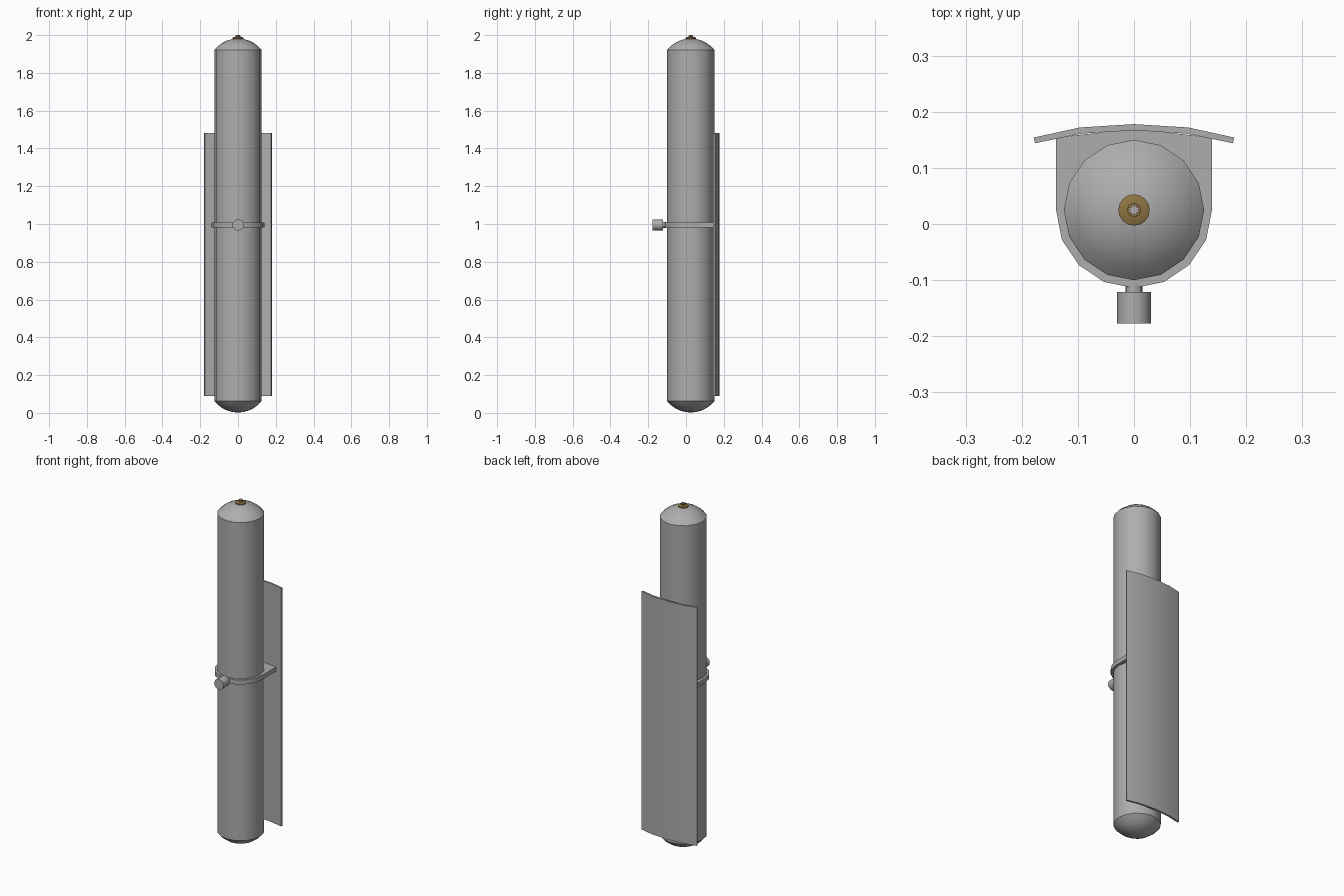
import bpy, bmesh, math
from mathutils import Matrix, Vector

if "Cube" in bpy.data.objects:
    bpy.data.objects.remove(bpy.data.objects["Cube"])


def material(name, rgb):
    m = bpy.data.materials.new(name)
    m.diffuse_color = (*rgb, 1)
    m.use_nodes = True
    m.node_tree.nodes["Principled BSDF"].inputs["Base Color"].default_value = m.diffuse_color
    return m


GREY = material("steel grey", (0.42, 0.42, 0.42))
BRASS = material("brass", (0.27, 0.175, 0.055))
CY = 0.025  # y position of the tank axis


def finish(name, bm, mat):
    bmesh.ops.recalc_face_normals(bm, faces=bm.faces)
    me = bpy.data.meshes.new(name)
    bm.to_mesh(me)
    bm.free()
    me.materials.append(mat)
    ob = bpy.data.objects.new(name, me)
    bpy.context.collection.objects.link(ob)
    bpy.ops.object.select_all(action='DESELECT')
    ob.select_set(True)
    bpy.context.view_layer.objects.active = ob
    bpy.ops.object.shade_smooth_by_angle(angle=math.radians(32))
    return ob


def lathe(name, profile, sides, mat, matrix):
    """Revolve (radius, height) points around z; radius 0 makes a pole."""
    bm = bmesh.new()
    rings = []
    for r, z in profile:
        n = sides if r > 0 else 1
        rings.append([bm.verts.new((r * math.cos(2 * math.pi * i / sides),
                                    r * math.sin(2 * math.pi * i / sides), z))
                      for i in range(n)])
    for a, b in zip(rings, rings[1:]):
        for i in range(sides):
            j = (i + 1) % sides
            quad = [a[i % len(a)], a[j % len(a)], b[j % len(b)], b[i % len(b)]]
            bm.faces.new(list(dict.fromkeys(quad)))
    bmesh.ops.transform(bm, matrix=matrix, verts=bm.verts)
    return finish(name, bm, mat)


def prism(name, outline, z0, z1, mat):
    """Extrude an xy outline from z0 to z1."""
    bm = bmesh.new()
    face = bm.faces.new([bm.verts.new((x, y, z0)) for x, y in outline])
    ext = bmesh.ops.extrude_face_region(bm, geom=[face])
    top = [v for v in ext["geom"] if isinstance(v, bmesh.types.BMVert)]
    bmesh.ops.translate(bm, verts=top, vec=(0, 0, z1 - z0))
    return finish(name, bm, mat)


# Tank with spherical-cap ends
R, CAP, Z0, Z1 = 0.125, 0.06, 0.062, 1.922
ball = (R * R + CAP * CAP) / (2 * CAP)
rim = math.asin(R / ball)
cap = [(ball * math.sin(rim * t / 5), CAP - ball + ball * math.cos(rim * t / 5))
       for t in range(6)]
profile = [(r, Z0 - h) for r, h in cap] + [(r, Z1 + h) for r, h in reversed(cap)]
axis = Matrix.Translation((0, CY, 0))
lathe("tank", profile, 16, GREY, axis)

# Valve on top of the tank
lathe("valve_base", [(0, 1.972), (0.028, 1.972), (0.028, 1.986), (0.022, 1.989), (0, 1.989)],
      16, BRASS, axis)
lathe("valve_neck", [(0, 1.988), (0.013, 1.988), (0.013, 1.997), (0, 1.997)], 8, BRASS, axis)
star = []
for i in range(16):
    r, a = (0.011 if i % 2 else 0.007), math.pi * i / 8
    star.append((r * math.cos(a), CY + r * math.sin(a)))
prism("valve_pin", star, 1.996, 2.0, GREY)

# Curved back plate
half_outer = [(0.179, 0.154), (0.097, 0.172)]
half_inner = [(0.176, 0.144), (0.094, 0.161)]
outer = half_outer + [(0, 0.178)] + [(-x, y) for x, y in reversed(half_outer)]
inner = half_inner + [(0, 0.167)] + [(-x, y) for x, y in reversed(half_inner)]
prism("back_plate", outer + inner[::-1], 0.09, 1.483, GREY)

# U-shaped clamp joining tank and plate
clamp = [(0.139 * math.cos(math.pi * i / 8), CY - 0.139 * math.sin(math.pi * i / 8))
         for i in range(9)]
clamp += [(-0.139, 0.154), (0, 0.17), (0.139, 0.154)]
prism("clamp_band", clamp, 0.982, 1.008, GREY)

# Tightening knob at the front
forward = Matrix.Translation((0, 0, 0.995)) @ Matrix.Rotation(math.pi / 2, 4, 'X')
lathe("knob_stem", [(0, 0.105), (0.015, 0.105), (0.015, 0.125), (0, 0.125)], 16, GREY, forward)
lathe("knob", [(0, 0.121), (0.03, 0.121), (0.03, 0.177), (0, 0.177)], 16, GREY, forward)
